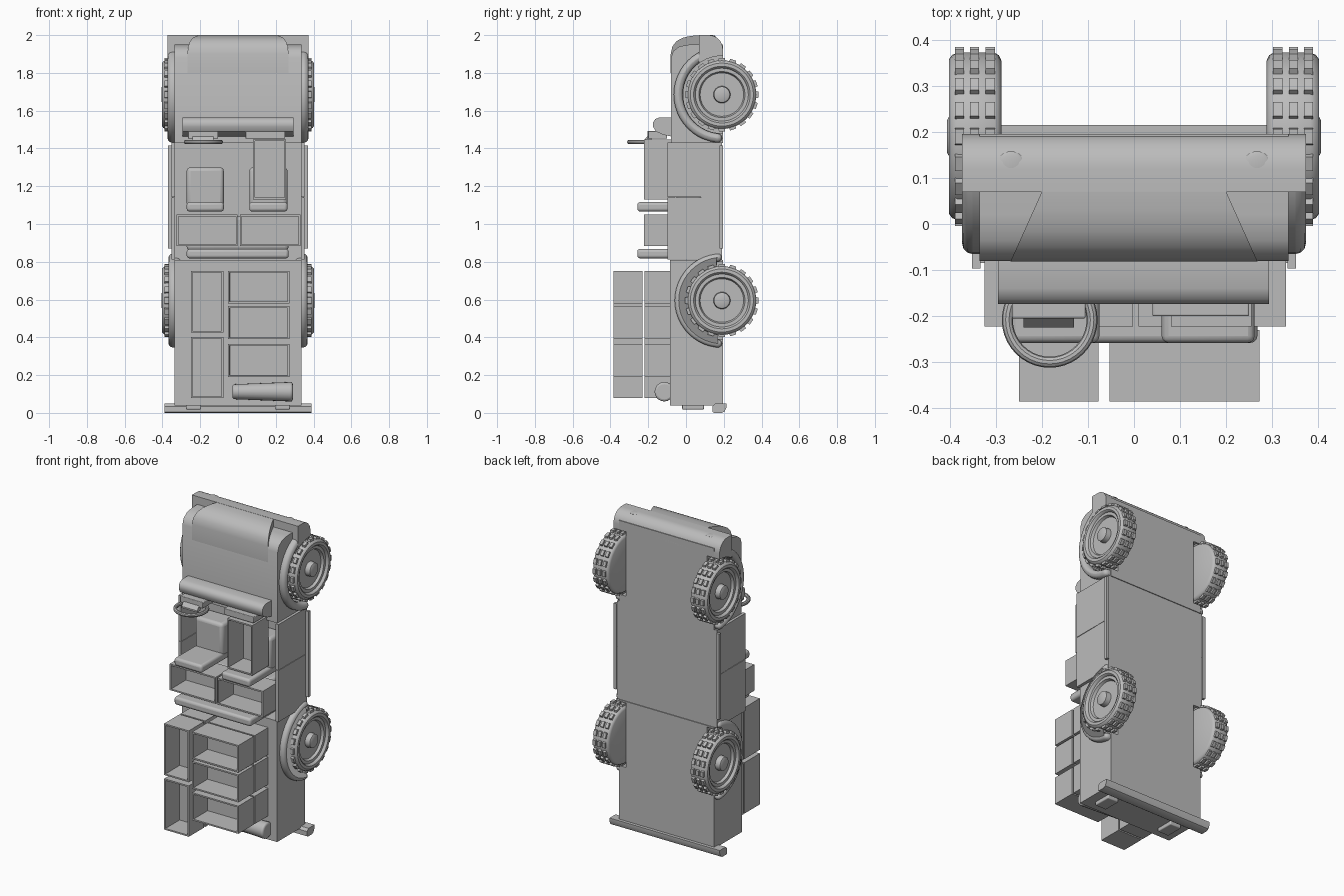
import bpy, bmesh, math
from mathutils import Matrix, Vector

if "Cube" in bpy.data.objects:
    bpy.data.objects.remove(bpy.data.objects["Cube"])

grey = bpy.data.materials.new("plain grey")
grey.use_nodes = True
grey.diffuse_color = (0.5, 0.5, 0.5, 1)
grey.node_tree.nodes["Principled BSDF"].inputs["Base Color"].default_value = (0.5, 0.5, 0.5, 1)
parts = []
WHEEL_Y = 0.19
REAR_Z, FRONT_Z = 0.595, 1.685


def finish(name, bm, bevel=0.0):
    bmesh.ops.recalc_face_normals(bm, faces=bm.faces)
    mesh = bpy.data.meshes.new(name)
    bm.to_mesh(mesh)
    bm.free()
    mesh.materials.append(grey)
    ob = bpy.data.objects.new(name, mesh)
    bpy.context.collection.objects.link(ob)
    parts.append(ob)
    if bevel:
        mod = ob.modifiers.new("Bevel", "BEVEL")
        mod.width, mod.segments, mod.limit_method = bevel, 3, "ANGLE"
    return ob


def cube(bm, x, y, z):
    """Add a box given as (low, high) ranges."""
    size = Matrix.Diagonal((x[1] - x[0], y[1] - y[0], z[1] - z[0], 1))
    mid = Vector(((x[0] + x[1]) / 2, (y[0] + y[1]) / 2, (z[0] + z[1]) / 2))
    return bmesh.ops.create_cube(bm, size=1, matrix=Matrix.Translation(mid) @ size)


def box(name, x, y, z, bevel=0.0):
    bm = bmesh.new()
    cube(bm, x, y, z)
    return finish(name, bm, bevel)


def prism(name, pts, x0, x1, bevel=0.0, shape=None):
    """Extrude a side profile of (y, z) points across x."""
    bm = bmesh.new()
    face = bm.faces.new([bm.verts.new((x0, y, z)) for y, z in pts])
    ext = bmesh.ops.extrude_face_region(bm, geom=[face])["geom"]
    for v in ext:
        if isinstance(v, bmesh.types.BMVert):
            v.co.x = x1
    if shape:
        for v in bm.verts:
            shape(v)
    return finish(name, bm, bevel)


def mirrored(x0, x1):
    return ((x0, x1), (-x1, -x0))


def arc(r, cz, steps=24, start=-90, end=90):
    out = []
    for i in range(steps + 1):
        t = math.radians(start + (end - start) * i / steps)
        out.append((WHEEL_Y - r * math.cos(t), cz + r * math.sin(t)))
    return out


def cut_wells(ob, centres):
    """Cut round wheel wells into both sides of a body part."""
    for cz in centres:
        for x0, x1 in mirrored(0.285, 0.5):
            cutter = prism("well_cutter", arc(0.205, cz, 40, -180, 171), x0, x1)
            parts.remove(cutter)
            cutter.hide_render = True
            mod = ob.modifiers.new("Well", "BOOLEAN")
            mod.operation, mod.object, mod.solver = "DIFFERENCE", cutter, "EXACT"
            bpy.context.view_layer.update()
            deps = bpy.context.evaluated_depsgraph_get()
            baked = bpy.data.meshes.new_from_object(ob.evaluated_get(deps))
            ob.modifiers.clear()
            ob.data = baked
            bpy.data.objects.remove(cutter)


def crate(name, x, z, y=(-0.385, -0.23), wall=0.013):
    """Open box whose mouth faces -y."""
    bm = bmesh.new()
    cube(bm, x, y, z)
    mouth = min(bm.faces, key=lambda f: f.calc_center_median().y)
    bmesh.ops.inset_individual(bm, faces=[mouth], thickness=wall)
    bmesh.ops.inset_individual(bm, faces=[mouth], thickness=0.0002, depth=-(y[1] - y[0] - wall))
    return finish(name, bm)


# Body: load bed, cab tub and bonnet
bed = box("load_bed", (-0.335, 0.335), (-0.085, 0.195), (0.04, 0.81))
cut_wells(bed, [REAR_Z])
box("cab_floor", (-0.35, 0.35), (0.08, 0.19), (0.81, 1.432))
for x in mirrored(0.333, 0.352):
    box("cab_wall_rear", x, (-0.097, 0.19), (0.812, 1.139))
    box("cab_wall_front", x, (-0.097, 0.19), (1.142, 1.432))
for x in mirrored(0.352, 0.371):
    box("running_board", x, (0.178, 0.197), (0.87, 1.415))

bonnet = prism("bonnet_base", [(0.195, 1.43), (-0.08, 1.43), (-0.08, 1.88), (-0.068, 1.915),
               (-0.035, 1.94), (0.02, 1.95), (0.195, 1.95)], -0.335, 0.335)
cut_wells(bonnet, [FRONT_Z])


def flare_out(v):
    v.co.x = math.copysign(0.2 + (0.07 - v.co.y) * 0.45, v.co.x)


prism("bonnet_crown", [(0.07, 1.8), (-0.081, 1.8), (-0.081, 1.9), (-0.072, 1.94), (-0.05, 1.968),
      (-0.015, 1.987), (0.03, 1.996), (0.07, 1.999)], -0.2, 0.2, shape=flare_out)
corner = [(0.12 + 0.075 * math.sin(t), 1.925 + 0.075 * math.cos(t))
          for t in [math.pi / 2 * i / 8 for i in range(9)]]
nose = prism("nose_panel", [(0.07, 1.84), (0.07, 2.0)] + corner + [(0.195, 1.84)], -0.373, 0.373)
cut_wells(nose, [FRONT_Z])

# Wheel arches
for label, cz, r, depth in (("rear", REAR_Z, 0.25, 0.368), ("front", FRONT_Z, 0.255, 0.373)):
    for x0, x1 in mirrored(0.30, depth):
        prism(label + "_wheel_arch", arc(r, cz) + arc(0.207, cz)[::-1], x0, x1, 0.022)

# Headlights, tail lights and rear bumper
for s in (-1, 1):
    bm = bmesh.new()
    bmesh.ops.create_uvsphere(bm, u_segments=24, v_segments=12, radius=0.03,
                              matrix=Matrix.Translation((s * 0.267, 0.128, 1.994))
                              @ Matrix.Diagonal((1, 1, 0.2, 1)))
    finish("headlight", bm)
for x in mirrored(0.195, 0.275):
    box("tail_light", x, (-0.02, 0.095), (0.018, 0.045), 0.006)
prism("rear_bumper", [(0.14, 0.005), (0.14, 0.035), (0.155, 0.05), (0.215, 0.05),
      (0.215, 0.03), (0.205, 0.008), (0.19, 0.0), (0.15, 0.0)], -0.388, 0.388)

# Dashboard and steering wheel
prism("dash_cowl", [(-0.075, 1.463), (-0.075, 1.565), (-0.14, 1.565), (-0.163, 1.555),
      (-0.174, 1.538), (-0.174, 1.515), (-0.16, 1.49), (-0.12, 1.472)], -0.295, 0.293)
box("instrument_panel", (-0.265, -0.105), (-0.205, -0.1), (1.452, 1.492), 0.004)
box("glove_box", (0.04, 0.25), (-0.2, -0.1), (1.452, 1.492), 0.004)
prism("steering_column", [(-0.195, 1.43), (-0.225, 1.43), (-0.225, 1.44), (-0.2, 1.47),
      (-0.17, 1.47)], -0.24, -0.13)
bpy.ops.mesh.primitive_torus_add(location=(-0.183, -0.208, 1.434), major_radius=0.092,
                                 minor_radius=0.012, major_segments=40, minor_segments=10)
rim = bpy.context.object
rim.name = "steering_wheel"
rim.data.materials.append(grey)
parts.append(rim)

# Seats
for x in ((-0.272, -0.075), (0.06, 0.262)):
    box("seat_cushion", x, (-0.05, 0.085), (1.09, 1.3), 0.02)
    box("seat_back", x, (-0.258, 0.06), (1.066, 1.116), 0.015)
box("bench_back", (-0.272, 0.268), (-0.258, 0.06), (0.818, 0.868), 0.015)
box("bench_cushion", (-0.272, 0.268), (-0.05, 0.085), (0.86, 1.04), 0.02)

# Crates in the cab
crate("cab_crate_right", (-0.325, -0.002), (0.883, 1.05), (-0.222, -0.06))
crate("cab_crate_left", (0.01, 0.33), (0.883, 1.05), (-0.222, -0.06))
crate("front_crate", (0.08, 0.255), (1.13, 1.448), (-0.222, -0.06))

# Stacked crates on the bed, two layers
for y in ((-0.385, -0.23), (-0.22, -0.08)):
    for z in ((0.425, 0.752), (0.078, 0.402)):
        crate("tall_crate", (-0.25, -0.077), z, y)
    for z in ((0.58, 0.752), (0.39, 0.565), (0.19, 0.366)):
        crate("wide_crate", (-0.053, 0.272), z, y)

# Rolled bundle lying behind the crates
bm = bmesh.new()
bmesh.ops.create_cone(bm, cap_ends=True, segments=20, radius1=0.039, radius2=0.052, depth=0.32,
                      matrix=Matrix.Translation((0.13, -0.115, 0.112))
                      @ Matrix.Rotation(math.pi / 2, 4, "Y"))
finish("rolled_bundle", bm, 0.012)

# Wheels: turned tyre and hub with three rows of tread blocks
tyre = [(0, 0.288), (0.165, 0.288), (0.176, 0.293), (0.182, 0.303), (0.182, 0.383), (0.177, 0.395),
        (0.167, 0.402), (0.15, 0.402), (0.144, 0.397), (0.14, 0.386), (0.122, 0.386),
        (0.115, 0.37), (0.045, 0.37), (0.042, 0.402), (0.035, 0.406), (0, 0.406)]


def wheel(name, side, cz):
    bm = bmesh.new()
    vs = [bm.verts.new((x, 0, r)) for r, x in tyre]
    es = [bm.edges.new(p) for p in zip(vs, vs[1:])]
    bmesh.ops.spin(bm, geom=vs + es, axis=(1, 0, 0), cent=(0, 0, 0), steps=48,
                   angle=math.tau, use_merge=True)
    bmesh.ops.remove_doubles(bm, verts=bm.verts, dist=0.0005)
    for i in range(20):
        turn = Matrix.Rotation(math.tau * i / 20, 4, "X")
        for x in (0.312, 0.346, 0.379):
            block = cube(bm, (x - 0.01, x + 0.01), (-0.019, 0.019), (0.175, 0.194))
            for v in block["verts"]:
                if v.co.z > 0.19:
                    v.co.y *= 0.85
            bmesh.ops.transform(bm, matrix=turn, verts=block["verts"])
    for v in bm.verts:
        v.co = Vector((v.co.x * side, v.co.y + WHEEL_Y, v.co.z + cz))
    finish(name, bm)


for side in (-1, 1):
    wheel("rear_wheel", side, REAR_Z)
    wheel("front_wheel", side, FRONT_Z)

# Smooth the rounded surfaces, keep the hard edges
bpy.ops.object.select_all(action="DESELECT")
for ob in parts:
    ob.select_set(True)
bpy.context.view_layer.objects.active = parts[0]
bpy.ops.object.shade_smooth_by_angle(angle=math.radians(35))
